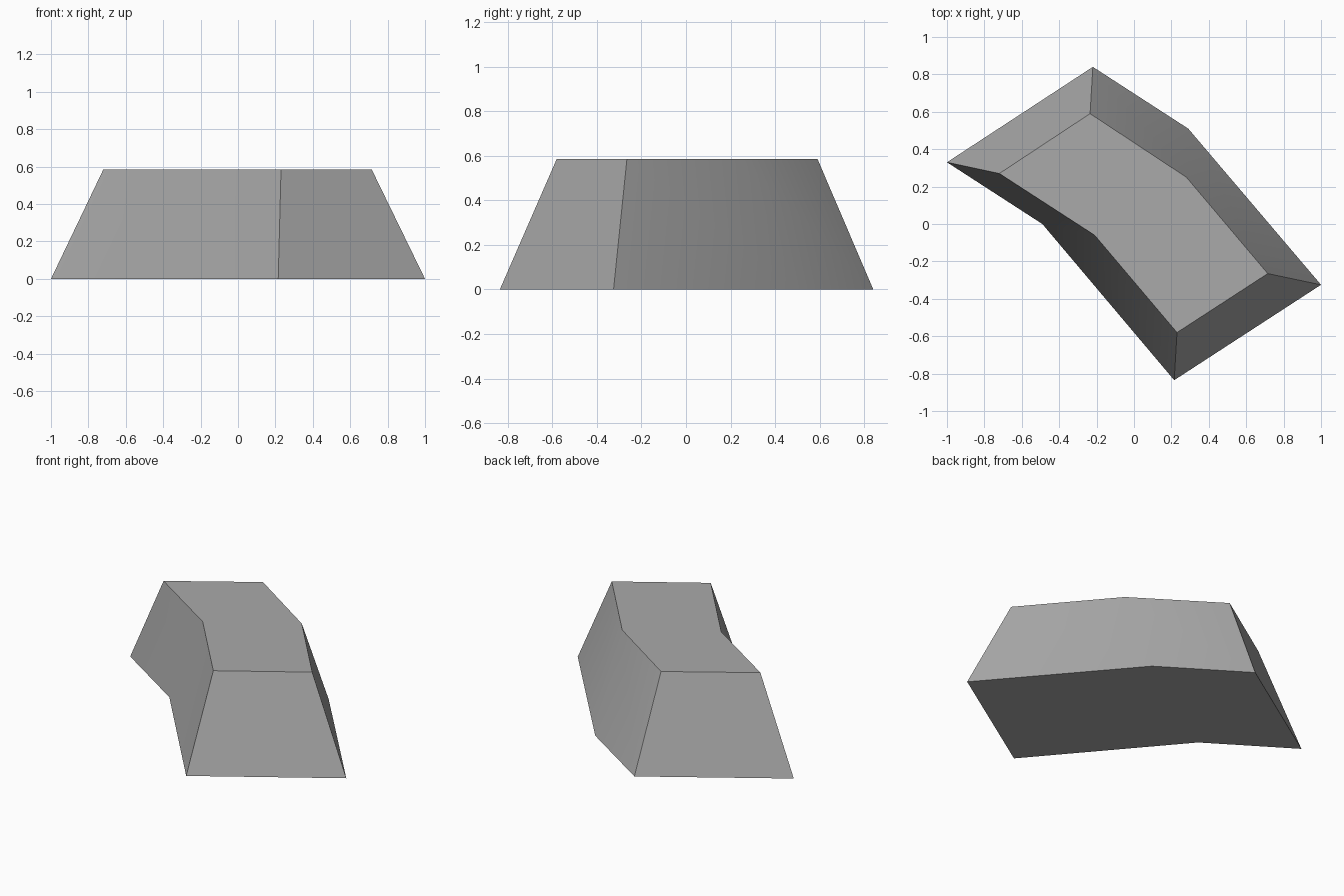
import bpy
import bmesh
import math

cube = bpy.data.objects.get("Cube")
if cube:
    bpy.data.objects.remove(cube, do_unlink=True)

HEIGHT = 0.585

# Cross-sections along the bend: base front, base back, top back, top front (x, y)
SECTIONS = [
    [(-1.0, 0.33), (-0.22, 0.84), (-0.235, 0.59), (-0.72, 0.27)],
    [(-0.49, 0.0), (0.29, 0.51), (0.28, 0.25), (-0.21, -0.06)],
    [(0.215, -0.835), (1.0, -0.325), (0.715, -0.265), (0.23, -0.58)],
]

# Plain grey material
grey = bpy.data.materials.new("stone_grey")
grey.use_nodes = True
colour = (0.4, 0.4, 0.4, 1.0)
grey.diffuse_color = colour
grey.node_tree.nodes["Principled BSDF"].inputs["Base Color"].default_value = colour

# Bent block with sloping sides, skinned through the cross-sections
bm = bmesh.new()
rings = [[bm.verts.new((x, y, 0 if i < 2 else HEIGHT)) for i, (x, y) in enumerate(s)]
         for s in SECTIONS]
for a, b in zip(rings, rings[1:]):
    for i in range(4):
        j = (i + 1) % 4
        bm.faces.new((a[i], a[j], b[j], b[i]))
bm.faces.new(rings[0])
bm.faces.new(rings[-1])
bmesh.ops.recalc_face_normals(bm, faces=bm.faces[:])

mesh = bpy.data.meshes.new("bent_block")
bm.to_mesh(mesh)
bm.free()
mesh.materials.append(grey)
block = bpy.data.objects.new("bent_block", mesh)
bpy.context.collection.objects.link(block)

# Soft bend on the long sides, crisp rims and ends
bpy.ops.object.select_all(action="DESELECT")
block.select_set(True)
bpy.context.view_layer.objects.active = block
bpy.ops.object.shade_smooth_by_angle(angle=math.radians(30))
